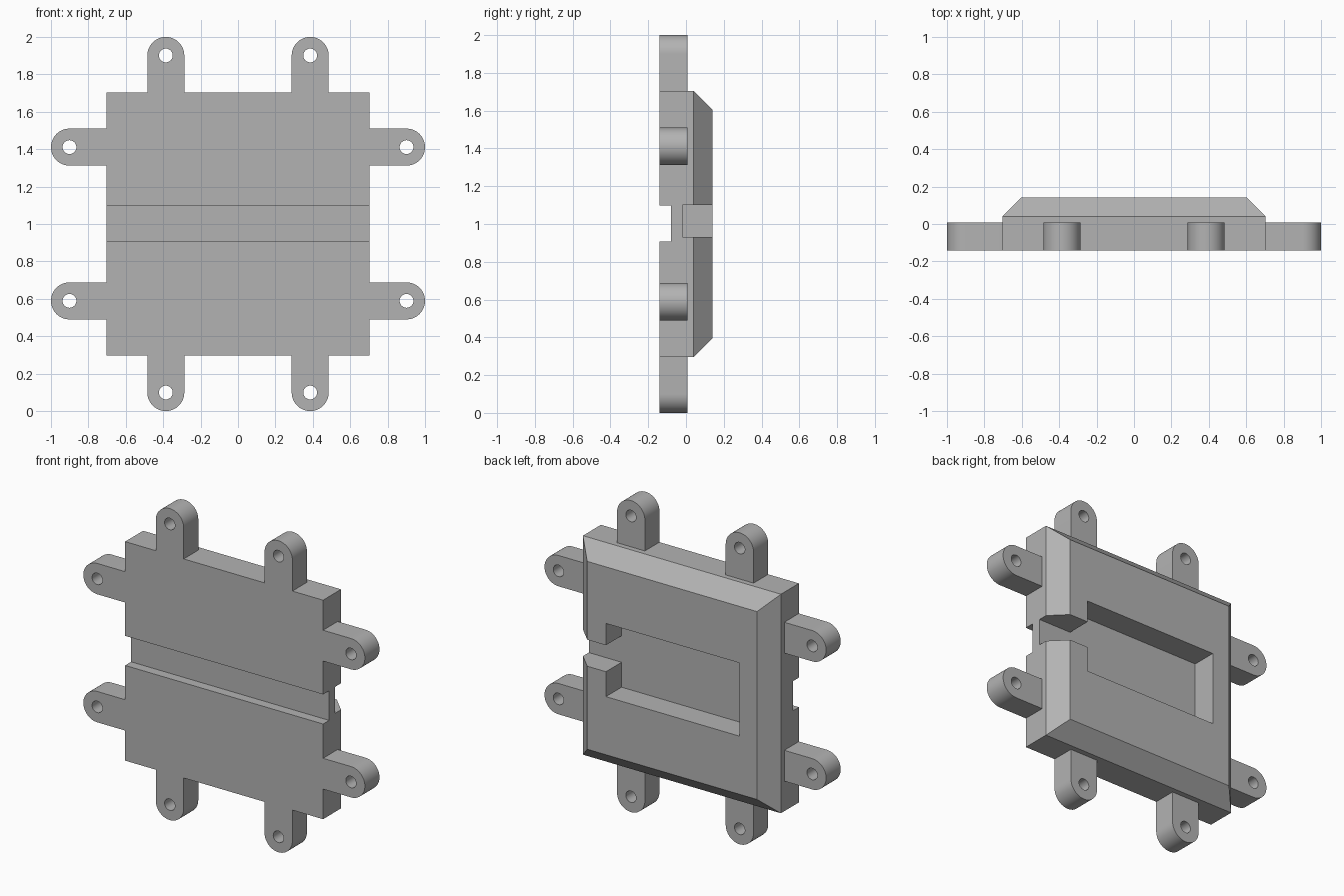
import bpy, bmesh, math
from mathutils import Matrix, Vector

cube = bpy.data.objects.get("Cube")
if cube:
    bpy.data.objects.remove(cube, do_unlink=True)

FRONT, BACK = -0.141, 0.141      # depth limits of the housing
LUG_BACK = 0.007
HALF = 0.703                     # half size of the square housing
BEVEL = 0.1
MID = 1.0                        # height of the centre
LUG_R, HOLE_R, LUG_REACH = 0.099, 0.037, 0.901

grey = bpy.data.materials.new("plain grey")
grey.use_nodes = True
grey.diffuse_color = (0.45, 0.45, 0.45, 1)
grey.node_tree.nodes["Principled BSDF"].inputs["Base Color"].default_value = (0.45, 0.45, 0.45, 1)


def loft(name, rings):
    """Solid through matching rings of points, capped at both ends."""
    bm = bmesh.new()
    loops = [[bm.verts.new(p) for p in ring] for ring in rings]
    n = len(loops[0])
    for a, b in zip(loops, loops[1:]):
        for i in range(n):
            j = (i + 1) % n
            bm.faces.new((a[i], a[j], b[j], b[i]))
    bm.faces.new(loops[0])
    bm.faces.new(loops[-1])
    bmesh.ops.recalc_face_normals(bm, faces=bm.faces)
    mesh = bpy.data.meshes.new(name)
    bm.to_mesh(mesh)
    bm.free()
    mesh.materials.append(grey)
    obj = bpy.data.objects.new(name, mesh)
    bpy.context.collection.objects.link(obj)
    return obj


def prism(name, outline, y0, y1):
    return loft(name, [[(x, y, z) for x, z in outline] for y in (y0, y1)])


def rect(x0, x1, z0, z1):
    return [(x0, z0), (x1, z0), (x1, z1), (x0, z1)]


def arc(r, start, end, steps):
    angles = [math.radians(start + (end - start) * i / steps) for i in range(steps + 1)]
    return [(r * math.cos(a), r * math.sin(a)) for a in angles]


def cut(obj, cutter):
    cutter.hide_render = True
    bpy.context.view_layer.objects.active = obj
    mod = obj.modifiers.new("cut", 'BOOLEAN')
    mod.operation, mod.solver, mod.object = 'DIFFERENCE', 'EXACT', cutter
    bpy.ops.object.modifier_apply(modifier=mod.name)
    bpy.data.objects.remove(cutter, do_unlink=True)


# Square housing with a bevelled back
rings = []
for y, h in ((FRONT, HALF), (BACK - BEVEL, HALF), (BACK, HALF - BEVEL)):
    rings.append([(x, y, z) for x, z in rect(-h, h, MID - h, MID + h)])
housing = loft("housing", rings)

# Groove across the front, pocket in the back and its side opening
cut(housing, prism("groove_cutter", rect(-1, 1, 0.908, 1.098), FRONT - 0.1, -0.08))
pocket = [(-0.48, 0.77), (0.47, 0.77), (0.47, 0.93), (1, 0.93),
          (1, 1.10), (0.47, 1.10), (0.47, 1.24), (-0.48, 1.24)]
cut(housing, prism("pocket_cutter", pocket, -0.018, BACK + 0.1))


# Round-ended mounting lugs with a through hole, two on each side
def lug(name, turn, offset):
    root = HALF - LUG_REACH
    outline = [(root, -LUG_R)] + arc(LUG_R, -90, 90, 24) + [(root, LUG_R)]
    obj = prism(name, outline, FRONT, LUG_BACK)
    hole = arc(HOLE_R, 0, 360, 24)[:-1]
    cut(obj, prism("hole_cutter", hole, FRONT - 0.1, LUG_BACK + 0.1))
    place = Matrix.Translation((0, 0, MID)) @ Matrix.Rotation(math.radians(turn), 4, 'Y')
    obj.data.transform(place @ Matrix.Translation(Vector((LUG_REACH, 0, offset))))
    bpy.ops.object.select_all(action='DESELECT')
    obj.select_set(True)
    bpy.context.view_layer.objects.active = obj
    bpy.ops.object.shade_smooth_by_angle(angle=math.radians(30))


for side, turn, spread in (("left", 0, 0.411), ("bottom", 90, 0.386),
                           ("right", 180, 0.411), ("top", 270, 0.386)):
    for i, sign in enumerate((-1, 1)):
        lug(f"{side}_lug_{i + 1}", turn, sign * spread)
